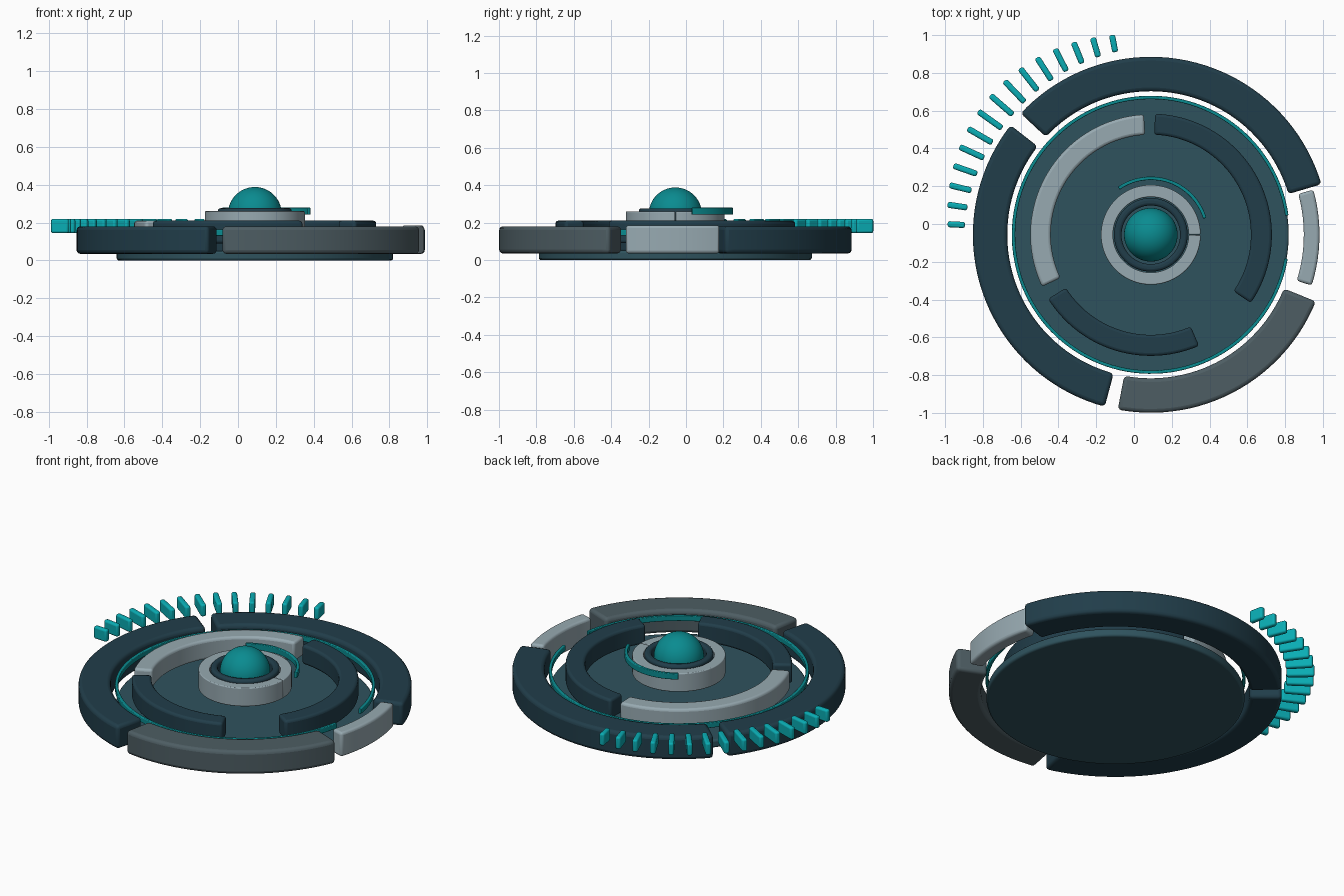
import bpy, bmesh
from math import sin, cos, pi, radians, ceil

if "Cube" in bpy.data.objects:
    bpy.data.objects.remove(bpy.data.objects["Cube"])

CX, CY = 0.089, -0.057  # common centre of all rings


def material(name, rgb):
    m = bpy.data.materials.new(name)
    m.diffuse_color = (*rgb, 1)
    m.use_nodes = True
    m.node_tree.nodes["Principled BSDF"].inputs["Base Color"].default_value = m.diffuse_color
    return m


navy = material("navy", (0.015, 0.047, 0.068))
slate = material("slate_teal", (0.028, 0.085, 0.11))
teal = material("teal", (0.003, 0.26, 0.28))
bright = material("bright_teal", (0.003, 0.42, 0.46))
light = material("light_grey", (0.31, 0.40, 0.44))
grey = material("mid_grey", (0.075, 0.11, 0.125))


def finish(ob, mat, bevel=0.0):
    ob.data.materials.append(mat)
    bpy.ops.object.select_all(action='DESELECT')
    ob.select_set(True)
    bpy.context.view_layer.objects.active = ob
    if bevel:
        b = ob.modifiers.new("bevel", 'BEVEL')
        b.width, b.segments = bevel, 3
        b.limit_method, b.angle_limit = 'ANGLE', radians(40)
    bpy.ops.object.shade_smooth_by_angle(angle=radians(35))


def arc(name, r0, r1, z0, z1, a0, a1, mat, bevel=0.0):
    """Rectangular section swept from angle a0 to a1 (degrees)."""
    bm = bmesh.new()
    full = a1 - a0 >= 360
    n = max(4, ceil((a1 - a0) / 3))
    rings = []
    for i in range(n if full else n + 1):
        a = radians(a0 + (a1 - a0) * i / n)
        rings.append([bm.verts.new((r * cos(a), r * sin(a), z))
                      for r, z in ((r0, z0), (r1, z0), (r1, z1), (r0, z1))])
    for i in range(n):
        p, q = rings[i], rings[(i + 1) % len(rings)]
        for k in range(4):
            j = (k + 1) % 4
            bm.faces.new((p[k], p[j], q[j], q[k]))
    if not full:
        bm.faces.new(rings[0])
        bm.faces.new(rings[-1][::-1])
    bmesh.ops.recalc_face_normals(bm, faces=bm.faces)
    me = bpy.data.meshes.new(name)
    bm.to_mesh(me)
    bm.free()
    ob = bpy.data.objects.new(name, me)
    ob.location = (CX, CY, 0)
    bpy.context.collection.objects.link(ob)
    finish(ob, mat, bevel)


# thin base disc
bpy.ops.mesh.primitive_cylinder_add(vertices=128, radius=0.73, depth=0.05,
                                    location=(CX, CY, 0.025))
bpy.context.object.name = "base_disc"
finish(bpy.context.object, slate, 0.012)

# thin glowing rim floating above the disc edge
arc("rim_line", 0.718, 0.736, 0.13, 0.163, 8, 350, teal, 0.004)

# outer ring segments
arc("outer_segment_back", 0.76, 0.942, 0.035, 0.18, 16.5, 137, navy, 0.02)
arc("outer_segment_left", 0.76, 0.942, 0.035, 0.18, 142, 255, navy, 0.02)
arc("outer_segment_front", 0.76, 0.942, 0.035, 0.18, 259.3, 338, grey, 0.02)
arc("outer_segment_right", 0.81, 0.893, 0.035, 0.185, -17.5, 15.5, light, 0.015)

# inner ring segments
arc("inner_segment_left", 0.53, 0.638, 0.09, 0.21, 93.3, 205.5, light, 0.015)
arc("inner_segment_right", 0.53, 0.641, 0.09, 0.21, -34.3, 88, navy, 0.015)
arc("inner_segment_front", 0.53, 0.641, 0.09, 0.21, 212, 293.5, navy, 0.015)

# hub: split collar, dark ring, dome and floating arc
arc("hub_collar", 0.2, 0.264, 0.145, 0.26, 0.4, 359.6, light, 0.005)
arc("hub_ring", 0.155, 0.195, 0.145, 0.276, 0, 360, navy, 0.014)
arc("hub_arc", 0.29, 0.308, 0.242, 0.28, 17, 124.5, teal, 0.004)
bpy.ops.mesh.primitive_uv_sphere_add(segments=64, ring_count=32, radius=0.142,
                                     location=(CX, CY, 0.246))
bpy.context.object.name = "hub_dome"
finish(bpy.context.object, teal)

# radial tick marks, longest in the middle of the fan
for i in range(15):
    t = i / 14
    a = radians(177 - 76 * t)
    s = sin(pi * t)
    ri, ro = 0.985 - 0.017 * s, 1.077 + 0.048 * s
    r = (ri + ro) / 2
    bpy.ops.mesh.primitive_cube_add(
        size=1, location=(CX + r * cos(a), CY + r * sin(a), 0.182), rotation=(0, 0, a))
    ob = bpy.context.object
    ob.name = f"tick_{i + 1:02d}"
    for v in ob.data.vertices:
        v.co.x *= ro - ri
        v.co.y *= 0.032
        v.co.z *= 0.076
    finish(ob, bright, 0.011)
